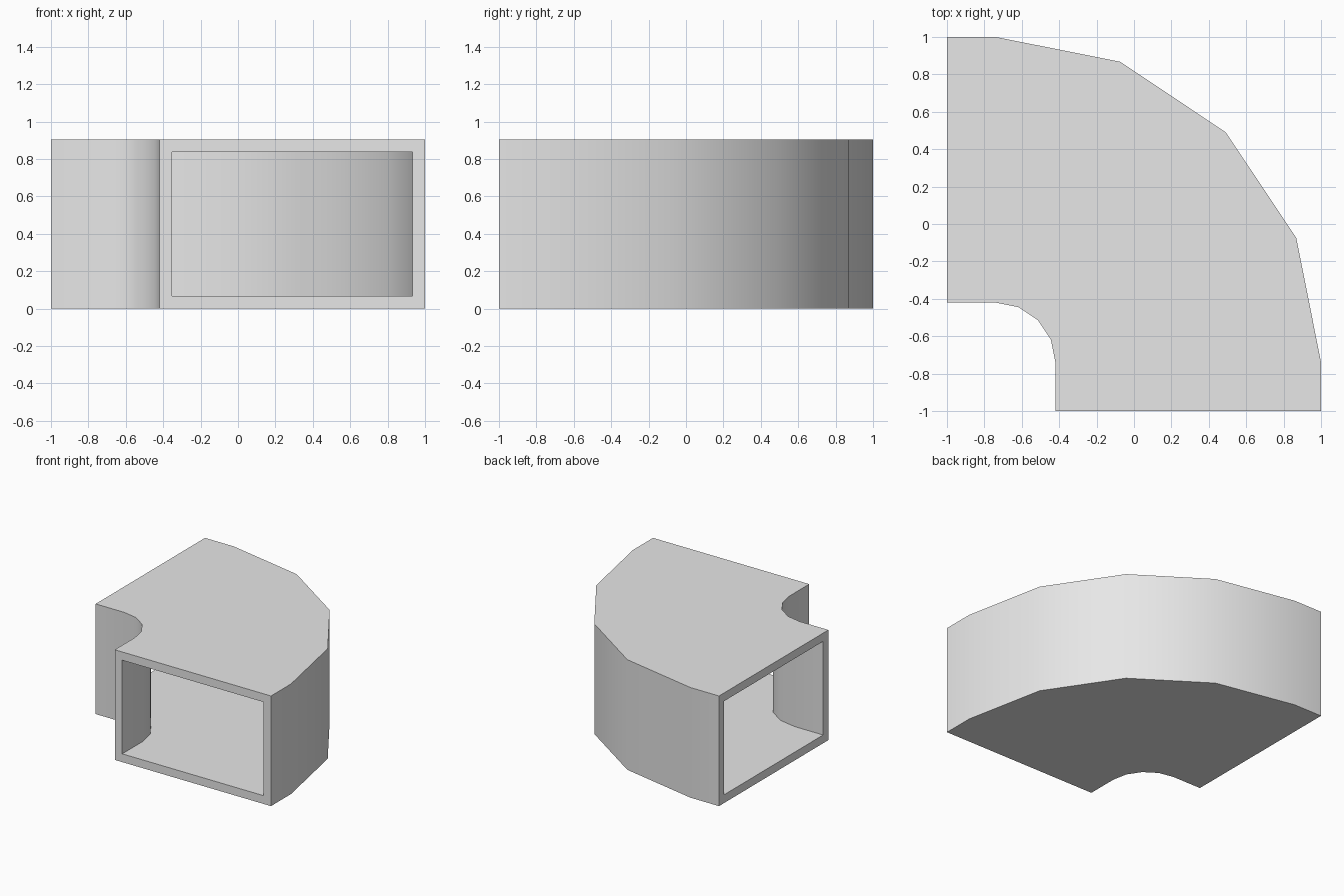
import bpy
import bmesh
import math
from mathutils import Vector

cube = bpy.data.objects.get("Cube")
if cube:
    bpy.data.objects.remove(cube, do_unlink=True)

# Elbow dimensions
HEIGHT, WALL = 0.905, 0.068
R_IN, R_OUT = 0.32, 1.74        # bend radii of the outside walls
CENTRE = Vector((-0.74, -0.74, 0))
COLLAR = 0.26                   # straight length at each end
SEGMENTS = 4

# Stations along the bend: angle and straight offset past the arc
quarter = math.pi / 2
stations = [(0, -COLLAR)]
stations += [(quarter * i / SEGMENTS, 0) for i in range(SEGMENTS + 1)]
stations += [(quarter, COLLAR)]


def section(margin):
    """Rectangular cross-section as (radius, height) corners."""
    a, b = R_IN + margin, R_OUT - margin
    return [(a, margin), (b, margin), (b, HEIGHT - margin), (a, HEIGHT - margin)]


def place(radius, height, angle, offset):
    out = Vector((math.cos(angle), math.sin(angle), 0))
    along = Vector((-math.sin(angle), math.cos(angle), 0))
    return CENTRE + out * radius + along * offset + Vector((0, 0, height))


bm = bmesh.new()


def sweep(margin):
    """Sweep one rectangular tube along the bend and return its rings."""
    rings = [[bm.verts.new(place(r, h, *s)) for r, h in section(margin)]
             for s in stations]
    for near, far in zip(rings, rings[1:]):
        bridge(near, far)
    return rings


def bridge(first, second):
    for i in range(4):
        j = (i + 1) % 4
        bm.faces.new((first[i], first[j], second[j], second[i]))


# Outside shell, inside passage and the two open rims
shell = sweep(0)
passage = sweep(WALL)
for end in (0, -1):
    bridge(shell[end], passage[end])
bmesh.ops.recalc_face_normals(bm, faces=bm.faces[:])

mesh = bpy.data.meshes.new("duct_elbow")
bm.to_mesh(mesh)
bm.free()
duct = bpy.data.objects.new("duct_elbow", mesh)
bpy.context.collection.objects.link(duct)

# Plain grey metal
grey = bpy.data.materials.new("light_grey")
grey.use_nodes = True
colour = (0.8, 0.8, 0.8, 1)
grey.diffuse_color = colour
grey.node_tree.nodes["Principled BSDF"].inputs["Base Color"].default_value = colour
mesh.materials.append(grey)

# Smooth bends, crisp corners
bpy.ops.object.select_all(action='DESELECT')
duct.select_set(True)
bpy.context.view_layer.objects.active = duct
bpy.ops.object.shade_smooth_by_angle(angle=math.radians(40))
